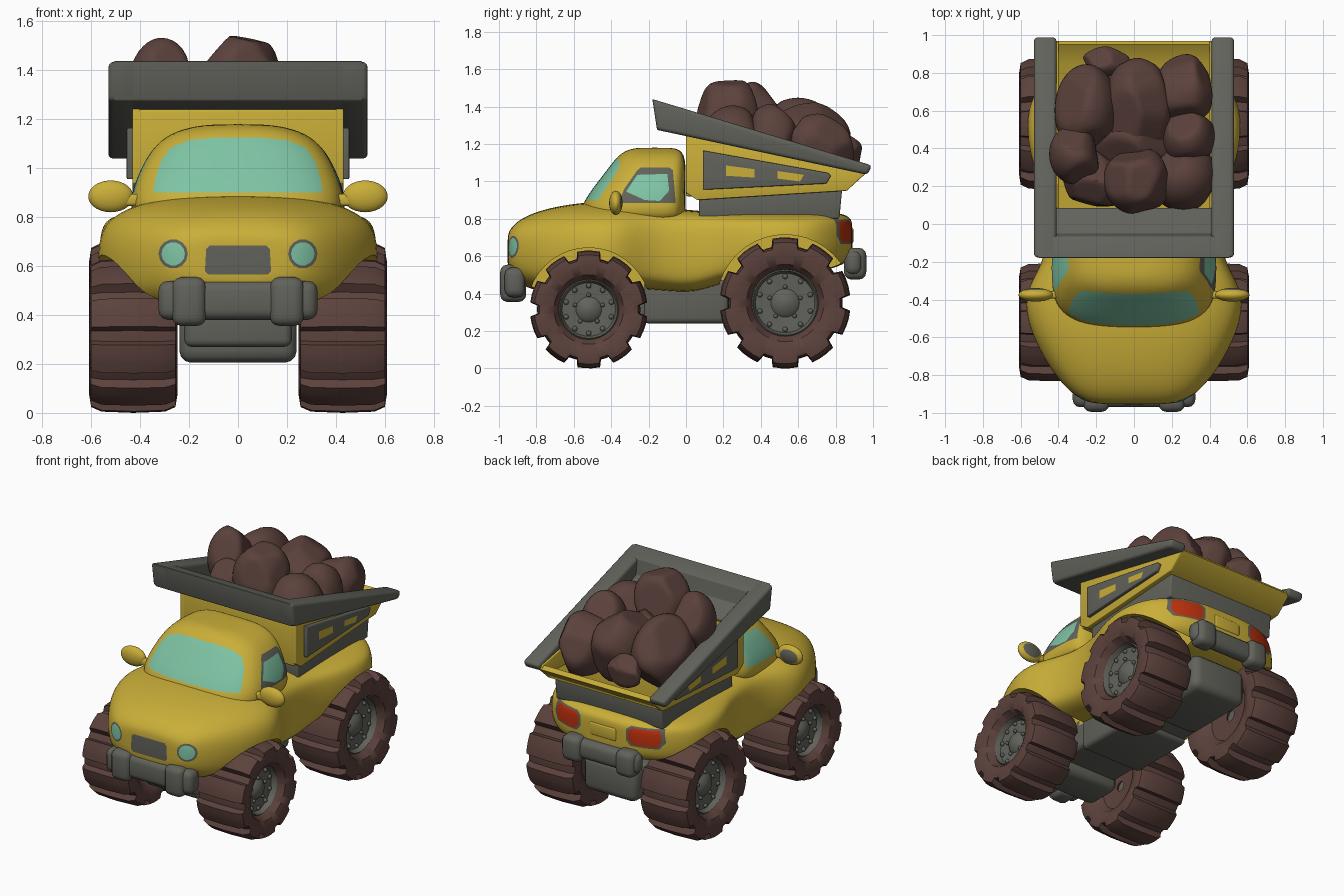
import bpy, bmesh, math, random
from mathutils import Vector, Matrix

random.seed(4)
if "Cube" in bpy.data.objects:
    bpy.data.objects.remove(bpy.data.objects["Cube"])


def material(name, rgb):
    m = bpy.data.materials.new(name)
    m.use_nodes = True
    m.diffuse_color = (*rgb, 1)
    m.node_tree.nodes["Principled BSDF"].inputs["Base Color"].default_value = (*rgb, 1)
    return m


YELLOW = material("yellow paint", (0.59, 0.425, 0.04))
GREY = material("grey metal", (0.122, 0.122, 0.105))
BROWN = material("brown rubber and rock", (0.107, 0.054, 0.045))
GLASS = material("green glass", (0.21, 0.55, 0.37))
RED = material("red lamp", (0.52, 0.03, 0.004))


def apply(ob, kind, **settings):
    mod = ob.modifiers.new(kind, kind)
    for key, value in settings.items():
        setattr(mod, key, value)
    bpy.ops.object.select_all(action="DESELECT")
    ob.select_set(True)
    bpy.context.view_layer.objects.active = ob
    bpy.ops.object.modifier_apply(modifier=mod.name)


def smooth(ob, angle=40):
    bpy.ops.object.select_all(action="DESELECT")
    ob.select_set(True)
    bpy.context.view_layer.objects.active = ob
    bpy.ops.object.shade_smooth_by_angle(angle=math.radians(angle))


def finish(name, bm, mat, bevel=0, subsurf=0):
    bmesh.ops.recalc_face_normals(bm, faces=bm.faces[:])
    me = bpy.data.meshes.new(name)
    bm.to_mesh(me)
    bm.free()
    me.materials.append(mat)
    ob = bpy.data.objects.new(name, me)
    bpy.context.collection.objects.link(ob)
    if bevel:
        apply(ob, "BEVEL", width=bevel, segments=3)
    if subsurf:
        apply(ob, "SUBSURF", levels=subsurf)
    smooth(ob)
    return ob


def loft(name, rings, mat, closed=False, **kw):
    """Skin rings of points; closed joins the last ring to the first."""
    bm = bmesh.new()
    rows = [[bm.verts.new(p) for p in r] for r in rings]
    n = len(rows[0])
    pairs = list(zip(rows, rows[1:])) + ([(rows[-1], rows[0])] if closed else [])
    for a, b in pairs:
        for i in range(n):
            bm.faces.new((a[i], a[(i + 1) % n], b[(i + 1) % n], b[i]))
    if not closed:
        bm.faces.new(rows[0])
        bm.faces.new(rows[-1])
    return finish(name, bm, mat, **kw)


def prism(name, profile, x0, x1, mat, bevel=0.0):
    """Extrude a side profile (y, z) from x0 to x1."""
    return loft(name, [[(x, y, z) for y, z in profile] for x in (x0, x1)], mat, bevel=bevel)


def block(name, centre, size, mat, bevel=0.03):
    bm = bmesh.new()
    bmesh.ops.create_cube(bm, size=1, matrix=Matrix.Translation(centre) @ Matrix.Diagonal((*size, 1)))
    return finish(name, bm, mat, bevel=bevel)


def power(c, e):
    return math.copysign(abs(c) ** e, c)


def oval(a, b, e_neg, e_pos, n=20):
    """Superellipse whose roundness differs between its two halves."""
    pts = []
    for k in range(n):
        t = 2 * math.pi * k / n
        e = e_pos if math.sin(t) > 0 else e_neg
        pts.append((a * power(math.cos(t), e), b * power(math.sin(t), e)))
    return pts


def paint(ob, axis, sign, pts, mat):
    """Cut a convex outline into the faces that look along an axis and colour it."""
    me = ob.data
    if mat.name not in me.materials:
        me.materials.append(mat)
    slot = me.materials.find(mat.name)
    u, v = [i for i in range(3) if i != axis]
    mid = [sum(p[i] for p in pts) / len(pts) for i in (0, 1)]
    planes = []
    for a, b in zip(pts, pts[1:] + pts[:1]):
        co, no = Vector(), Vector()
        co[u], co[v] = a
        no[u], no[v] = b[1] - a[1], a[0] - b[0]
        if no[u] * (mid[0] - a[0]) + no[v] * (mid[1] - a[1]) > 0:
            no.negate()
        planes.append((co, no.normalized()))
    bm = bmesh.new()
    bm.from_mesh(me)

    def region():
        found = []
        for f in bm.faces:
            if f.normal[axis] * sign > 0.08 and all(
                    min((w.co - co).dot(no) for w in f.verts) < -1e-5 for co, no in planes):
                found.append(f)
        return found

    for co, no in planes:
        faces = region()
        geom = faces + list({e for f in faces for e in f.edges}) + list({w for f in faces for w in f.verts})
        bmesh.ops.bisect_plane(bm, geom=geom, dist=1e-6, plane_co=co, plane_no=no)
    for f in region():
        c = f.calc_center_median()
        if all((c - co).dot(no) < 0 for co, no in planes):
            f.material_index = slot
    bm.to_mesh(me)
    bm.free()


def circle(x, z, r, s=1.0, n=14):
    return [(x + r * s * math.cos(2 * math.pi * k / n), z + r * math.sin(2 * math.pi * k / n)) for k in range(n)]


def shrink(pts, f):
    mx, mz = [sum(p[i] for p in pts) / len(pts) for i in (0, 1)]
    return [(mx + (x - mx) * f, mz + (z - mz) * f) for x, z in pts]


# Lower body: stations of (y, half width, bottom, top, lower and upper roundness)
stations = [(-.955, .15, .55, .7, .7, .6), (-.945, .26, .51, .745, .7, .6), (-.885, .35, .44, .805, .65, .65),
            (-.76, .455, .4, .855, .6, .72), (-.57, .555, .42, .89, .5, .75), (-.38, .595, .43, .895, .5, .75),
            (-.23, .5, .42, .88, .45, .6), (-.1, .46, .41, .86, .4, .5), (.05, .46, .4, .845, .4, .4),
            (.18, .485, .45, .835, .45, .4), (.34, .55, .48, .835, .45, .42), (.53, .58, .5, .835, .45, .45),
            (.68, .545, .52, .835, .5, .45), (.78, .455, .53, .835, .55, .45), (.85, .36, .56, .825, .6, .5),
            (.885, .24, .59, .8, .7, .6), (.89, .12, .62, .76, .7, .6)]
body = loft("body", [[(x, y, (lo + hi) / 2 + z) for x, z in oval(w, (hi - lo) / 2, e0, e1)]
                     for y, w, lo, hi, e0, e1 in stations], YELLOW, subsurf=2)
paint(body, 1, -1, [(-.135, .58), (-.12, .565), (.12, .565), (.135, .58), (.13, .67), (.115, .685),
                    (-.115, .685), (-.13, .67)], GREY)
for s in (-1, 1):
    paint(body, 1, -1, circle(.265 * s, .65, .06), GREY)
    paint(body, 1, -1, circle(.265 * s, .65, .048), GLASS)
    lamp = [(s * x, z) for x, z in [(.17, .7), (.2, .665), (.38, .665), (.415, .71), (.4, .795), (.2, .795), (.17, .77)]]
    paint(body, 1, 1, lamp, GREY)
    paint(body, 1, 1, shrink(lamp, .84), RED)
block("tail_plate", (0, .88, .71), (.2, .03, .09), YELLOW, .014)

# Wheel arches cut from the body
WHEELS = {"front": (-.52, .315, .31), "rear": (.53, .35, .345)}
for end, (y, z, r) in WHEELS.items():
    for s in (-1, 1):
        cut = prism("arch_cutter", [(y + a, z + b) for a, b in circle(0, 0, r + .02, n=40)], .22 * s, .8 * s, YELLOW)
        cut.hide_render = True
        apply(body, "BOOLEAN", operation="DIFFERENCE", object=cut, solver="EXACT")
        bpy.data.objects.remove(cut)
smooth(body)

# Cab: levels of (z, front y, back y, half width)
levels = [(.74, -.58, .0, .43), (.87, -.57, .0, .45), (.99, -.48, .0, .405), (1.08, -.41, .0, .355),
          (1.145, -.36, -.01, .28), (1.174, -.3, -.04, .17), (1.18, -.25, -.09, .08)]
cab = loft("cab", [[(x, (y0 + y1) / 2 + y, z) for x, y in oval(w, (y1 - y0) / 2, .72, .35)]
                   for z, y0, y1, w in levels], YELLOW, subsurf=2)
half = [(.345, .9), (.34, .95), (.315, 1.03), (.275, 1.085), (.2, 1.115), (.1, 1.125)]
paint(cab, 1, -1, half + [(-x, z) for x, z in reversed(half)], GLASS)
window = [(-.36, .885), (-.33, .96), (-.26, 1.06), (-.24, 1.075), (-.09, 1.075), (-.07, 1.06), (-.055, .885)]
paint(cab, 0, -1, window, GLASS)
paint(cab, 0, 1, window, GREY)
paint(cab, 0, 1, [(-.32, .945), (-.26, 1.035), (-.1, 1.04), (-.09, .95), (-.14, .895), (-.22, .9)], GLASS)
smooth(cab)

# Mirrors
for s, side in ((-1, "right"), (1, "left")):
    bm = bmesh.new()
    bmesh.ops.create_uvsphere(bm, u_segments=24, v_segments=14, radius=1,
                              matrix=Matrix.Translation((.52 * s, -.375, .885)) @ Matrix.Diagonal((.092, .036, .065, 1)))
    mirror = finish(side + "_mirror", bm, YELLOW)
    paint(mirror, 1, 1, circle(.525 * s, .885, .045, 1.45), GREY)
    block(side + "_mirror_arm", (.44 * s, -.375, .87), (.09, .04, .05), YELLOW, .015)

# Bumpers
for end, y, z, w, d, h in (("front", -.915, .46, .65, .11, .16), ("rear", .895, .565, .58, .09, .13)):
    block(end + "_bumper", (0, y, z), (w, d, h), GREY, .04)
    for s in (-1, 1):
        block(end + "_bumper_pad", (.2 * s, y * 1.01, z - .005), (.14, d + .03, h + .04), GREY, .04)

# Chassis and axles
block("chassis", (0, 0, .38), (.44, 1.5, .22), GREY, .03)
block("gearbox", (0, 0, .36), (.46, .46, .24), GREY, .03)
block("front_axle_block", (0, -.56, .31), (.48, .26, .21), GREY, .05)
block("rear_axle_block", (0, .58, .36), (.4, .5, .24), GREY, .05)

# Wheels: tyre outline as (x, groove radius, lug radius)
tyre = [(-.1, .1, .1), (-.11, .48, .48), (-.16, .6, .6), (-.18, .76, .79), (-.172, .85, .94), (-.13, .88, 1),
        (0, .89, 1.015), (.13, .88, 1), (.172, .85, .94), (.18, .76, .79), (.16, .6, .6), (.11, .51, .51)]
hub = [(-.08, .02), (-.08, .53), (.11, .53), (.12, .5), (.085, .46), (.08, .22), (.1, .16), (.11, .02)]
lug = [(0, 0), (.13, 0), (.25, 0), (.32, 1), (.53, 1.01), (.73, 1), (.94, 1)]
for end, (y, z, r) in WHEELS.items():
    for s, side in ((-1, "right"), (1, "left")):
        name, cx = f"{end}_{side}", .428 * s

        def spin(x, rad, a):
            return (cx + s * x, y + rad * r * math.sin(a), z + rad * r * math.cos(a))

        steps = [(math.tau * (k + f - .63) / 10, high) for k in range(10) for f, high in lug]
        loft(name + "_tyre", [[spin(x, lo + (hi - lo) * high, a) for x, lo, hi in tyre] for a, high in steps],
             BROWN, closed=True)
        loft(name + "_hub", [[spin(x, q, math.tau * k / 32) for k in range(32)] for x, q in hub], GREY)
        bm = bmesh.new()
        for count, ring, size in ((10, .41, .014), (5, .25, .012)):
            for k in range(count):
                at = Matrix.Translation(spin(.088, ring, math.tau * k / count))
                bmesh.ops.create_uvsphere(bm, u_segments=10, v_segments=6, radius=size, matrix=at)
        finish(name + "_bolts", bm, GREY)

# Dump tray: base, floor, walls and side panels
prism("tray_base", [(.07, .8), (.82, .8), (.835, .96), (.07, .93)], -.4, .4, GREY, .01)
prism("tray_floor", [(0, .94), (.06, .9), (.86, .95), (.97, 1.05), (.95, 1.075), (.84, 1.0), (.06, .95)],
      -.42, .42, YELLOW)
prism("tray_front_wall", [(0, .92), (.07, .92), (.07, 1.24), (0, 1.24)], -.42, .42, YELLOW, .01)
panel = [(.09, 1.165), (.76, 1.045), (.775, 1.03), (.75, .988), (.09, .955)]
for s, side in ((-1, "right"), (1, "left")):
    prism(side + "_tray_wall", [(0, 1.25), (0, .94), (.06, .9), (.86, .95), (.97, 1.05), (.96, 1.075)],
          .4 * s, .432 * s, YELLOW, .005)
    plate = prism(side + "_tray_panel", panel, .42 * s, .455 * s, GREY, .006)
    paint(plate, 0, s, [(.215, 1.085), (.365, 1.065), (.365, 1.02), (.215, 1.03)], YELLOW)
    paint(plate, 0, s, [(.49, 1.055), (.63, 1.035), (.61, 1.0), (.49, 1.015)], YELLOW)
    prism(side + "_tray_rail", [(-.18, 1.44), (-.155, 1.275), (.97, 1.035), (.995, 1.085)],
          .41 * s, .53 * s, GREY, .02)
prism("tray_visor", [(-.18, 1.44), (-.155, 1.275), (.085, 1.225), (.085, 1.25), (-.05, 1.3), (-.065, 1.405)],
      -.51, .51, GREY, .008)

# Rocks: centre and radii
rocks = [(-.25, .6, 1.2, .16, .23, .23), (.02, .62, 1.2, .17, .25, .23), (-.31, .37, 1.33, .13, .15, .19),
         (.02, .23, 1.33, .17, .17, .22), (-.2, .23, 1.18, .18, .15, .2), (.26, .25, 1.18, .17, .17, .21),
         (.29, .46, 1.2, .13, .15, .2), (.27, .7, 1.16, .15, .19, .2), (-.15, .86, 1.15, .12, .08, .1),
         (.02, .43, 1.12, .22, .18, .22)]
for x, y, z, *radii in rocks:
    bm = bmesh.new()
    bmesh.ops.create_icosphere(bm, subdivisions=4, radius=1.08)
    for _ in range(11):
        n = Vector([random.gauss(0, 1) for _ in range(3)]).normalized()
        d = random.uniform(.82, .95)
        for w in bm.verts:
            w.co -= n * max(0, w.co.dot(n) - d)
    bmesh.ops.smooth_vert(bm, verts=bm.verts[:], factor=.5, use_axis_x=True, use_axis_y=True, use_axis_z=True)
    bmesh.ops.transform(bm, verts=bm.verts[:], matrix=Matrix.Translation((x, y, z)) @ Matrix.Diagonal((*radii, 1)))
    finish("rock", bm, BROWN)
